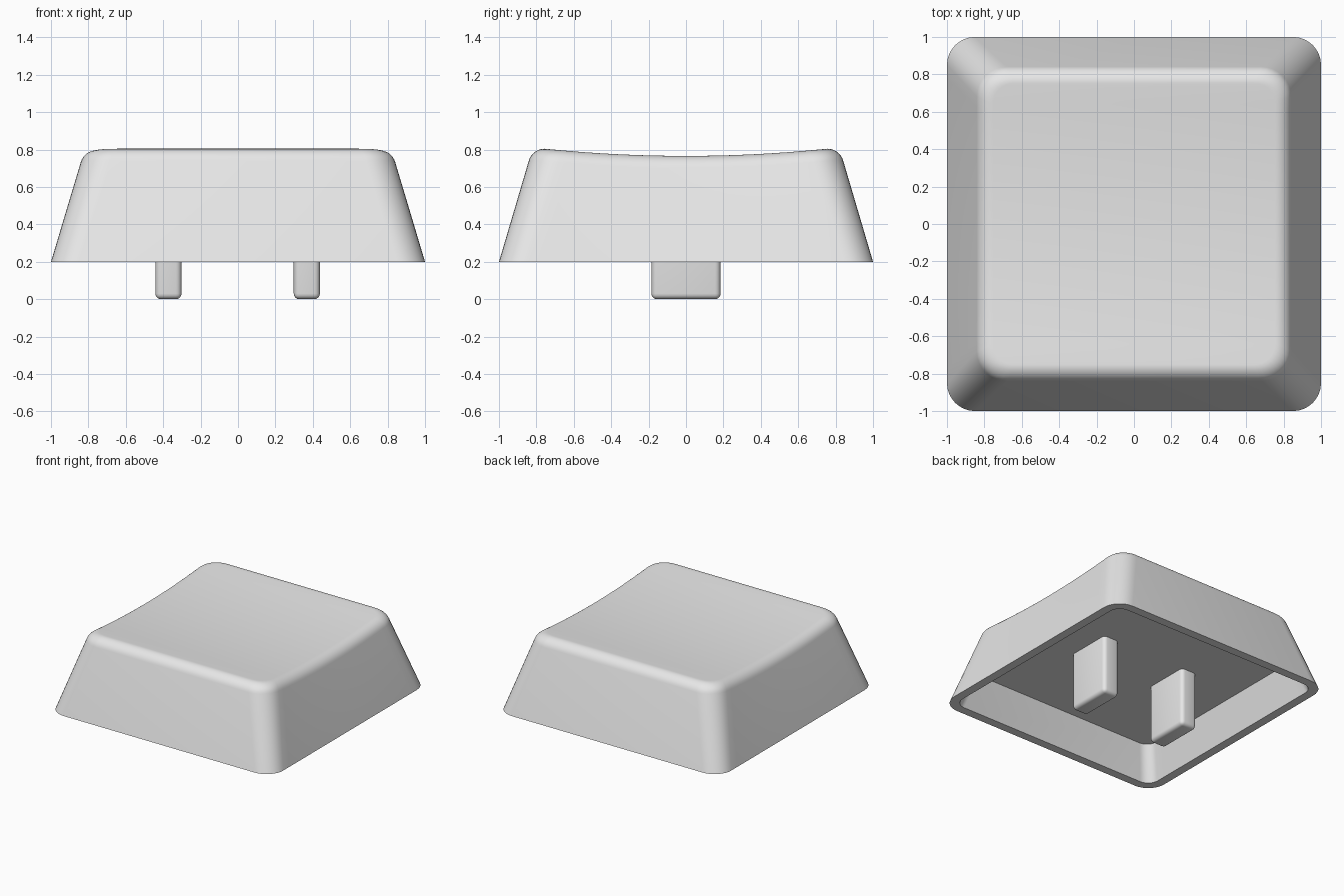
import bpy, bmesh, math
from mathutils import Vector

if "Cube" in bpy.data.objects:
    bpy.data.objects.remove(bpy.data.objects["Cube"])

grey = bpy.data.materials.new("light grey plastic")
grey.diffuse_color = (0.8, 0.8, 0.8, 1)
grey.use_nodes = True
grey.node_tree.nodes["Principled BSDF"].inputs["Base Color"].default_value = grey.diffuse_color

SLOPE = 0.295      # inward lean of the walls per unit height
BASE, TOP = 0.2, 0.805
ARC, SIDE = 8, 24  # segments per corner and along each dished side


def half_outline(half, radius):
    """Right half of a rounded square, ordered from front to back."""
    c = half - radius
    pts = []
    for i in range(ARC + 1):
        a = -math.pi / 2 + i / ARC * math.pi / 2
        pts.append((c + radius * math.cos(a), -c + radius * math.sin(a)))
    for i in range(1, SIDE):
        pts.append((half, -c + 2 * c * i / SIDE))
    return pts + [(x, -y) for x, y in pts[ARC::-1]]


def dish(y):
    return 0.039 * (min(abs(y) / 0.76, 1) ** 2 - 1)


def add_ring(bm, half, radius, z, dished=False):
    right = half_outline(half, radius)
    pts = right + [(-x, y) for x, y in reversed(right)]
    return [bm.verts.new((x, y, z + (dish(y) if dished else 0))) for x, y in pts]


def bridge(bm, a, b):
    n = len(a)
    for i in range(n):
        j = (i + 1) % n
        bm.faces.new((a[i], a[j], b[j], b[i]))


def cap(bm, ring):
    """Close a ring with strips running from left to right."""
    n = len(ring)
    for i in range(n // 2 - 1):
        bm.faces.new((ring[i], ring[i + 1], ring[n - 2 - i], ring[n - 1 - i]))


def finish(bm, name, angle=40):
    bmesh.ops.recalc_face_normals(bm, faces=bm.faces)
    mesh = bpy.data.meshes.new(name)
    bm.to_mesh(mesh)
    bm.free()
    obj = bpy.data.objects.new(name, mesh)
    bpy.context.collection.objects.link(obj)
    mesh.materials.append(grey)
    bpy.ops.object.select_all(action='DESELECT')
    obj.select_set(True)
    bpy.context.view_layer.objects.active = obj
    bpy.ops.object.shade_smooth_by_angle(angle=math.radians(angle))
    return obj


# Key shell: hollow underside, leaning walls, rounded shoulder, dished top
bm = bmesh.new()
ceiling_z, rim_half = 0.465, 0.93
rings = [add_ring(bm, rim_half - SLOPE * (ceiling_z - BASE), 0.085, ceiling_z),
         add_ring(bm, rim_half, 0.09, BASE),
         add_ring(bm, 1.0, 0.15, BASE)]
fillet = 0.09
lean = math.atan(SLOPE)
edge_half = 1 - SLOPE * (TOP - BASE)
centre = edge_half - fillet * math.tan((math.pi / 2 - lean) / 2)
for i in range(9):
    a = lean + (math.pi / 2 - lean) * i / 8
    half = centre + fillet * math.cos(a)
    z = TOP - fillet + fillet * math.sin(a)
    rings.append(add_ring(bm, half, 0.15 - (edge_half - half) * 0.5, z, True))
for lower, upper in zip(rings, rings[1:]):
    bridge(bm, lower, upper)
cap(bm, rings[0])
cap(bm, rings[-1])
finish(bm, "key_shell")

# Two mounting prongs hanging from the ceiling
for name, x in (("left_prong", -0.372), ("right_prong", 0.368)):
    bm = bmesh.new()
    bmesh.ops.create_cube(bm, size=1)
    height = ceiling_z + 0.005
    for v in bm.verts:
        v.co = Vector((v.co.x * 0.14 + x, v.co.y * 0.37, (v.co.z + 0.5) * height))
    edges = [e for e in bm.edges if min(v.co.z for v in e.verts) < 0.01]
    bmesh.ops.bevel(bm, geom=edges, offset=0.03, segments=4, profile=0.5,
                    affect='EDGES')
    finish(bm, name)
